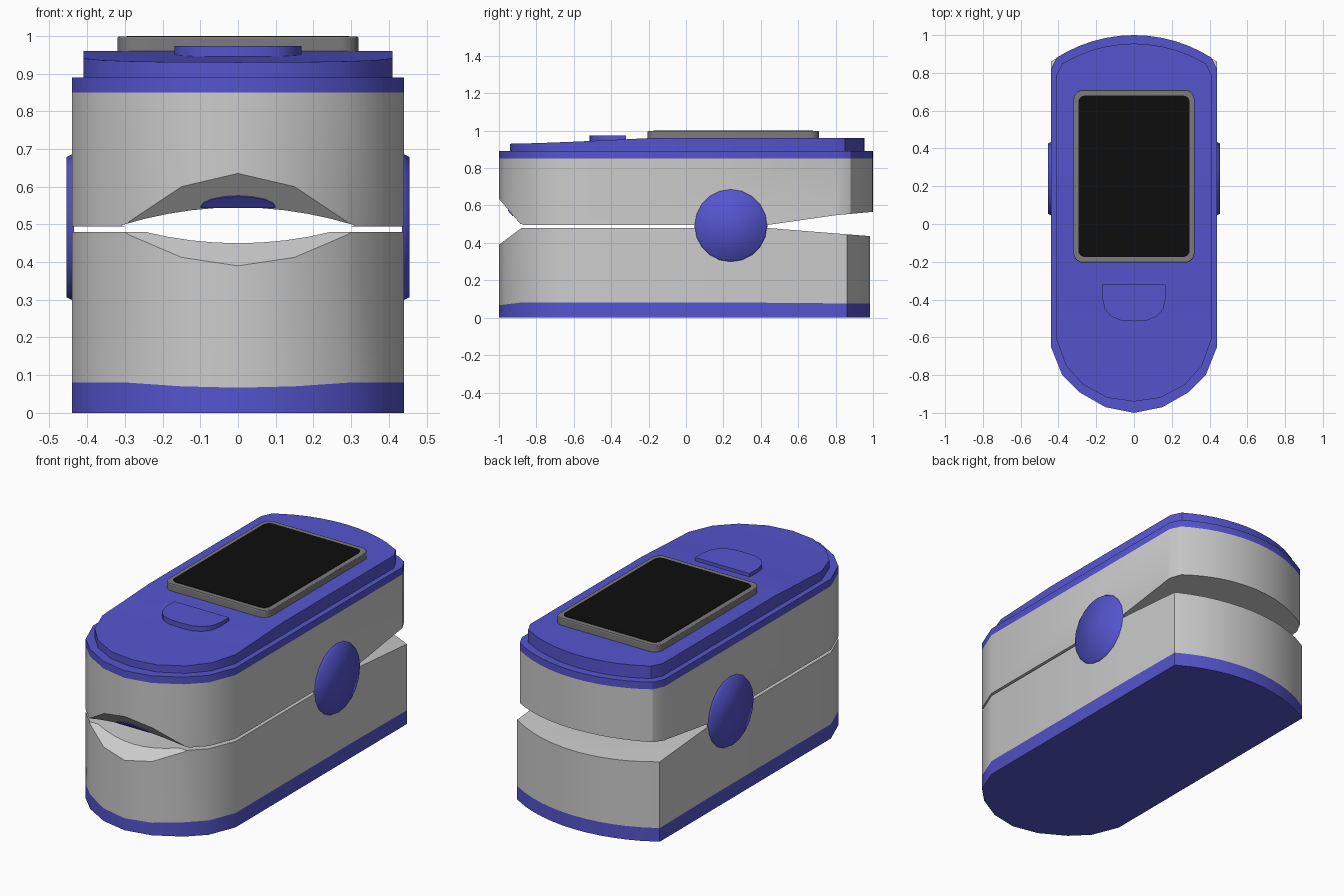
import bpy, bmesh, math

if "Cube" in bpy.data.objects:
    bpy.data.objects.remove(bpy.data.objects["Cube"])


def material(name, rgb):
    m = bpy.data.materials.new(name)
    m.diffuse_color = (*rgb, 1)
    m.use_nodes = True
    m.node_tree.nodes["Principled BSDF"].inputs["Base Color"].default_value = m.diffuse_color
    return m


BLUE = material("blue_plastic", (0.09, 0.09, 0.62))
DARK = material("dark_grey_plastic", (0.2, 0.2, 0.2))
BLACK = material("screen_glass", (0.004, 0.004, 0.004))


def finish(name, bm, mat=None):
    bmesh.ops.recalc_face_normals(bm, faces=bm.faces)
    me = bpy.data.meshes.new(name)
    bm.to_mesh(me)
    bm.free()
    ob = bpy.data.objects.new(name, me)
    bpy.context.collection.objects.link(ob)
    if mat:
        me.materials.append(mat)
    return ob


def smooth(ob, angle=33):
    bpy.ops.object.select_all(action='DESELECT')
    ob.select_set(True)
    bpy.context.view_layer.objects.active = ob
    bpy.ops.object.shade_smooth_by_angle(angle=math.radians(angle))


def prism(name, half, bottom, top, mat=None):
    """Mirror a half outline (front to back); bottom and top are heights as functions of y."""
    bm = bmesh.new()
    rings = []
    for h in (bottom, top):
        hf = h if callable(h) else (lambda y, h=h: h)
        right = [bm.verts.new((x, y, hf(y))) for x, y in half]
        left = [r if x == 0 else bm.verts.new((-x, y, hf(y))) for r, (x, y) in zip(right, half)]
        for i in range(len(half) - 1):
            bm.faces.new(dict.fromkeys((right[i], right[i + 1], left[i + 1], left[i])))
        rings.append(right + [v for v in reversed(left) if v not in right])
    lo, hi = rings
    n = len(lo)
    for i in range(n):
        j = (i + 1) % n
        bm.faces.new((lo[i], lo[j], hi[j], hi[i]))
    return finish(name, bm, mat)


def extrusion(name, pts, vec):
    """Extrude a closed 3D polygon along vec."""
    bm = bmesh.new()
    f = bm.faces.new([bm.verts.new(p) for p in pts])
    new = bmesh.ops.extrude_face_region(bm, geom=[f])["geom"]
    bmesh.ops.translate(bm, vec=vec, verts=[v for v in new if isinstance(v, bmesh.types.BMVert)])
    return finish(name, bm)


def cut(ob, cutter):
    m = ob.modifiers.new("cut", 'BOOLEAN')
    m.operation, m.object, m.solver = 'DIFFERENCE', cutter, 'EXACT'
    bpy.context.view_layer.objects.active = ob
    bpy.ops.object.modifier_apply(modifier=m.name)


def arc_back(xs, w, y_side, y_end):
    """Shallow circular back end through (w, y_side) and (0, y_end)."""
    s = y_end - y_side
    r = (w * w + s * s) / (2 * s)
    return [(x, y_end - r + math.sqrt(r * r - x * x)) for x in xs]


def rounded(w, y0, y1, r, n=4):
    """Half of a rounded rectangle."""
    a = [math.radians(90 * i / n) for i in range(n + 1)]
    front = [(w - r + r * math.sin(t), y0 + r - r * math.cos(t)) for t in a]
    return front + [(w - r + r * math.cos(t), y1 - r + r * math.sin(t)) for t in a]


# Outlines of the shells and the lid
NOSE = [(0, -1), (0.15, -0.97), (0.29, -0.89), (0.38, -0.80), (0.44, -0.65)]
XS = (0.36, 0.29, 0.22, 0.15, 0.07, 0)
upper_half = NOSE + [(0.44, 0.82)] + arc_back((0.41,) + XS, 0.44, 0.86, 1.0)
lower_half = NOSE + [(0.44, 0.43)] + arc_back((0.44,) + XS, 0.44, 0.86, 0.985)
lid_half = [(0, -0.94), (0.14, -0.92), (0.27, -0.85), (0.36, -0.75), (0.41, -0.61), (0.41, -0.4),
            (0.41, -0.2), (0.41, 0.79)] + arc_back((0.38,) + XS[1:], 0.41, 0.83, 0.955)


def base_top(y):
    if y < -0.89:
        return 0.08 + (y + 0.89) * 0.12
    return 0.08 - max(0, y - 0.43) * 0.009


def lid_top(y):
    t = min(1, max(0, (y + 0.94) / 0.74))
    return 0.93 + 0.03 * t ** 1.3


# Shells, opened by a wedge-shaped gap and a shallow finger channel
upper = prism("upper_shell", upper_half, 0.4875, 0.85)
lower = prism("lower_shell", lower_half, base_top, 0.4875)
gap_profile = [(-1.1, 0.752), (-0.88, 0.495), (0.43, 0.495), (0.8, 0.548), (1.1, 0.575),
               (1.1, 0.427), (0.43, 0.48), (-0.88, 0.48), (-1.1, 0.315)]
gap = extrusion("gap_cutter", [(-0.6, y, z) for y, z in gap_profile], (1.2, 0, 0))
xs = [-0.31 + 0.62 * i / 10 for i in range(11)]
lens = [(x, -1.2, 0.4975 + 0.0475 * (1 - (x / 0.31) ** 2)) for x in xs]
lens += [(x, -1.2, 0.4975 - 0.0475 * (1 - (x / 0.31) ** 2)) for x in xs[-2:0:-1]]
channel = extrusion("channel_cutter", lens, (0, 2.4, 0))
for shell in (upper, lower):
    for c in (gap, channel):
        cut(shell, c)
    smooth(shell)
for c in (gap, channel):
    bpy.data.objects.remove(c)

# Blue base, rim and lid
smooth(prism("base_plate", lower_half, 0, base_top, BLUE))
smooth(prism("lid_rim", upper_half, 0.85, 0.89, BLUE))
smooth(prism("lid", lid_half, 0.885, lid_top, BLUE))

# Screen frame with softened top edge, and glass
frame = prism("screen_frame", rounded(0.32, -0.205, 0.71, 0.05), 0.95, 0.998, DARK)
bv = frame.modifiers.new("bevel", 'BEVEL')
bv.width, bv.segments, bv.limit_method, bv.angle_limit = 0.01, 2, 'ANGLE', math.radians(60)
smooth(frame)
prism("screen_glass", rounded(0.295, -0.175, 0.68, 0.035), 0.99, 1.0, BLACK)

# Push button
button_half = [(0, -0.515), (0.07, -0.51), (0.12, -0.49), (0.155, -0.45), (0.168, -0.39), (0.168, -0.32)]
smooth(prism("push_button", button_half, 0.935, 0.973, BLUE))

# Small sensor pad on the slope above the finger opening
pad_pts = [(0.1 * math.cos(t), -0.925 - 0.026 * math.sin(t), 0.545 + 0.030 * math.sin(t))
           for t in [math.pi * i / 8 for i in range(9)]]
pad = extrusion("sensor_pad", pad_pts, (0, 0.02, 0.01))
pad.location = (0, -0.003, -0.001)
pad.data.materials.append(BLUE)

# Hinge discs on both sides
for side, label in ((1, "right"), (-1, "left")):
    bm = bmesh.new()
    bmesh.ops.create_cone(bm, cap_ends=True, segments=20, radius1=0.196, radius2=0.186, depth=0.02)
    disc = finish("hinge_disc_" + label, bm, BLUE)
    disc.location = (side * 0.445, 0.24, 0.4925)
    disc.rotation_euler = (0, side * math.pi / 2, 0)
    smooth(disc, 80)
